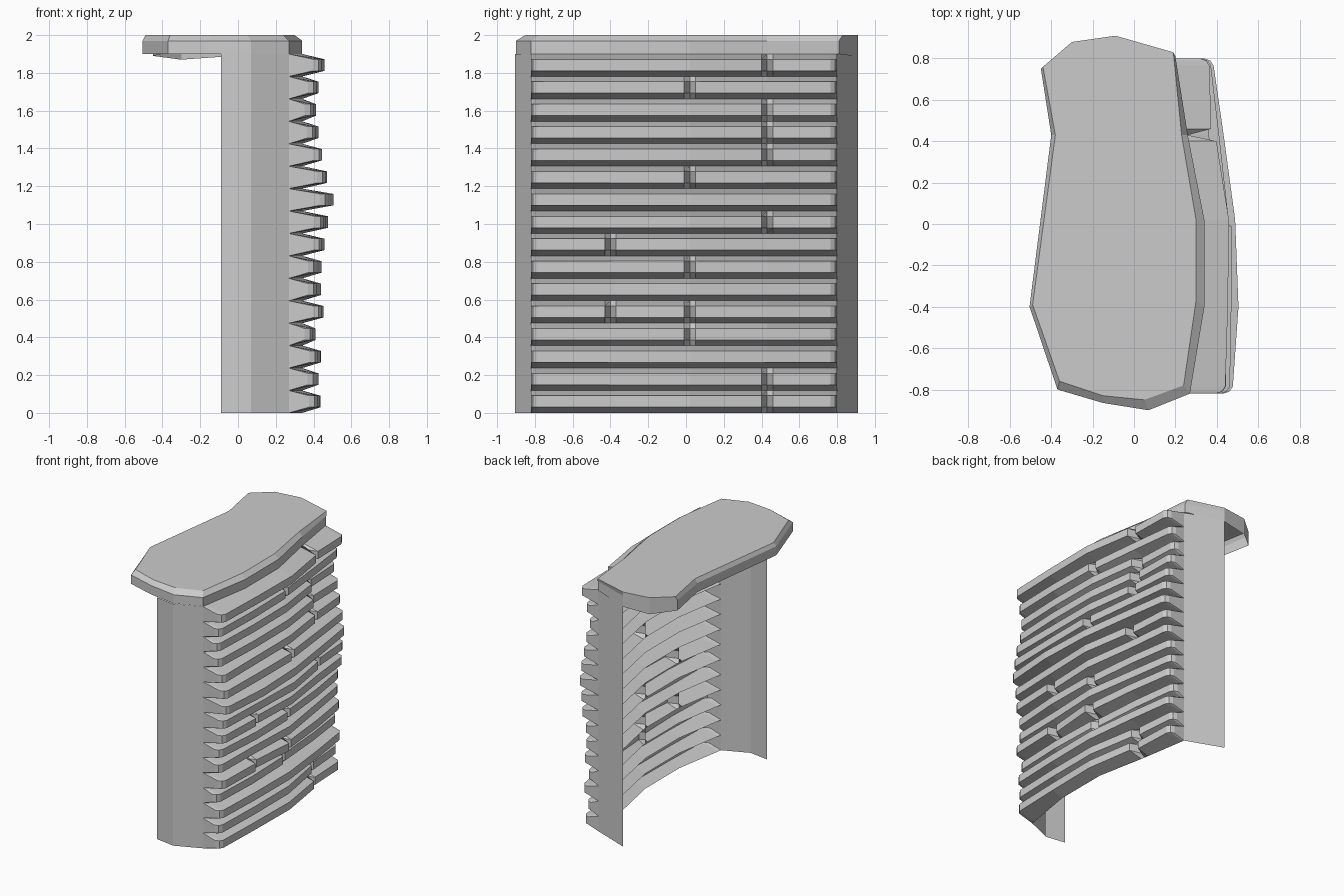
import bpy, random

if "Cube" in bpy.data.objects:
    bpy.data.objects.remove(bpy.data.objects["Cube"])
random.seed(4)


def make(name, verts, faces):
    me = bpy.data.meshes.new(name)
    me.from_pydata(verts, [], faces)
    me.update()
    ob = bpy.data.objects.new(name, me)
    bpy.context.collection.objects.link(ob)
    return ob


def loft(name, rings, closed=False, caps=()):
    # quads between successive rings of equal length
    n = len(rings[0])
    verts = [p for r in rings for p in r]
    faces = []
    for i in range(len(rings) - 1):
        for j in range(n if closed else n - 1):
            a, b = i * n + j, i * n + (j + 1) % n
            faces.append((a, b, b + n, a + n))
    last = (len(rings) - 1) * n
    if "last" in caps:
        faces.append(tuple(range(last, last + n)))
    return make(name, verts, faces)


# ground slab: x, y, inset x, inset y, rim bottom height
outline = [
    (-0.37, -0.80, -0.36, -0.76, 1.90), (-0.15, -0.865, -0.15, -0.83, 1.90),
    (0.07, -0.90, 0.05, -0.85, 1.90), (0.27, -0.82, 0.24, -0.78, 1.90),
    (0.34, -0.40, 0.30, -0.37, 1.90), (0.34, 0.02, 0.30, 0.02, 1.90),
    (0.26, 0.43, 0.23, 0.43, 1.90), (0.20, 0.81, 0.19, 0.83, 1.90),
    (-0.09, 0.91, -0.09, 0.91, 1.885), (-0.30, 0.88, -0.30, 0.88, 1.87),
    (-0.45, 0.75, -0.44, 0.76, 1.89), (-0.40, 0.43, -0.38, 0.43, 1.90),
    (-0.505, -0.40, -0.49, -0.39, 1.90),
]
loft("ground_slab", [
    [(x, y, b) for x, y, u, v, b in outline],
    [(x, y, 1.97) for x, y, u, v, b in outline],
    [(u, v, 2.0) for x, y, u, v, b in outline],
], closed=True, caps=("last",))

# plain end walls
for name, path in (("front_wall", [(-0.09, -0.88), (0.07, -0.905), (0.27, -0.82)]),
                   ("back_wall", [(0.20, 0.80), (-0.09, 0.91)])):
    loft(name, [[(x, y, z) for x, y in path] for z in (0, 1.9)])

# cliff face curve that the rock layers grow out of
curve = [(-0.82, 0.27), (-0.40, 0.34), (0.02, 0.34), (0.43, 0.26), (0.80, 0.20)]


def base_x(y):
    for (y0, x0), (y1, x1) in zip(curve, curve[1:]):
        if y <= y1:
            return x0 + (x1 - x0) * (y - y0) / (y1 - y0)
    return curve[-1][1]


def layer(i, depth, notches):
    z0 = i * 1.9 / 16
    z1 = z0 + 1.9 / 16

    def d(extra=0.0):
        return depth + extra + random.uniform(-0.02, 0.0)

    # stations along the layer: position and depth, dropping to zero at cracks
    end = d(0.05)
    st = [(-0.82, end - 0.04), (-0.81, end - 0.012), (-0.785, end)]
    for y, extra in ((-0.40, 0.0), (0.02, 0.0), (0.43, 0.02)):
        if y in notches:
            st += [(y - 0.03, d(extra)), (y, 0.0), (y + 0.03, d(extra - 0.02))]
        else:
            st.append((y, d(extra)))
    end = d(0.03)
    st += [(0.765, end), (0.79, end - 0.012), (0.80, end - 0.04)]
    verts, faces = [], []
    for y, dep in st:
        x = base_x(y)
        verts += [(x, y, z0), (x + dep, y, z0 + 0.03),
                  (x + dep, y, z1 - 0.028), (x, y, z1)]
    for s in range(len(st) - 1):
        for j in range(3):
            a = s * 4 + j
            faces.append((a, a + 4, a + 5, a + 1))
    n = len(verts)
    faces += [(0, 1, 2, 3), (n - 1, n - 2, n - 3, n - 4)]
    make("rock_layer_%02d" % (i + 1), verts, faces)


# rock layers from the bottom up: overhang and crack positions
A, B, C = -0.40, 0.02, 0.43
layers = [(0.11, [C]), (0.09, [C]), (0.115, []), (0.075, [B]),
          (0.12, [A, B]), (0.10, []), (0.105, [B]), (0.13, [A]),
          (0.145, [C]), (0.165, []), (0.145, [B]), (0.12, [C]),
          (0.10, [C]), (0.075, [C]), (0.09, [B]), (0.13, [C])]
for i, (depth, notches) in enumerate(layers):
    layer(i, depth, notches)
